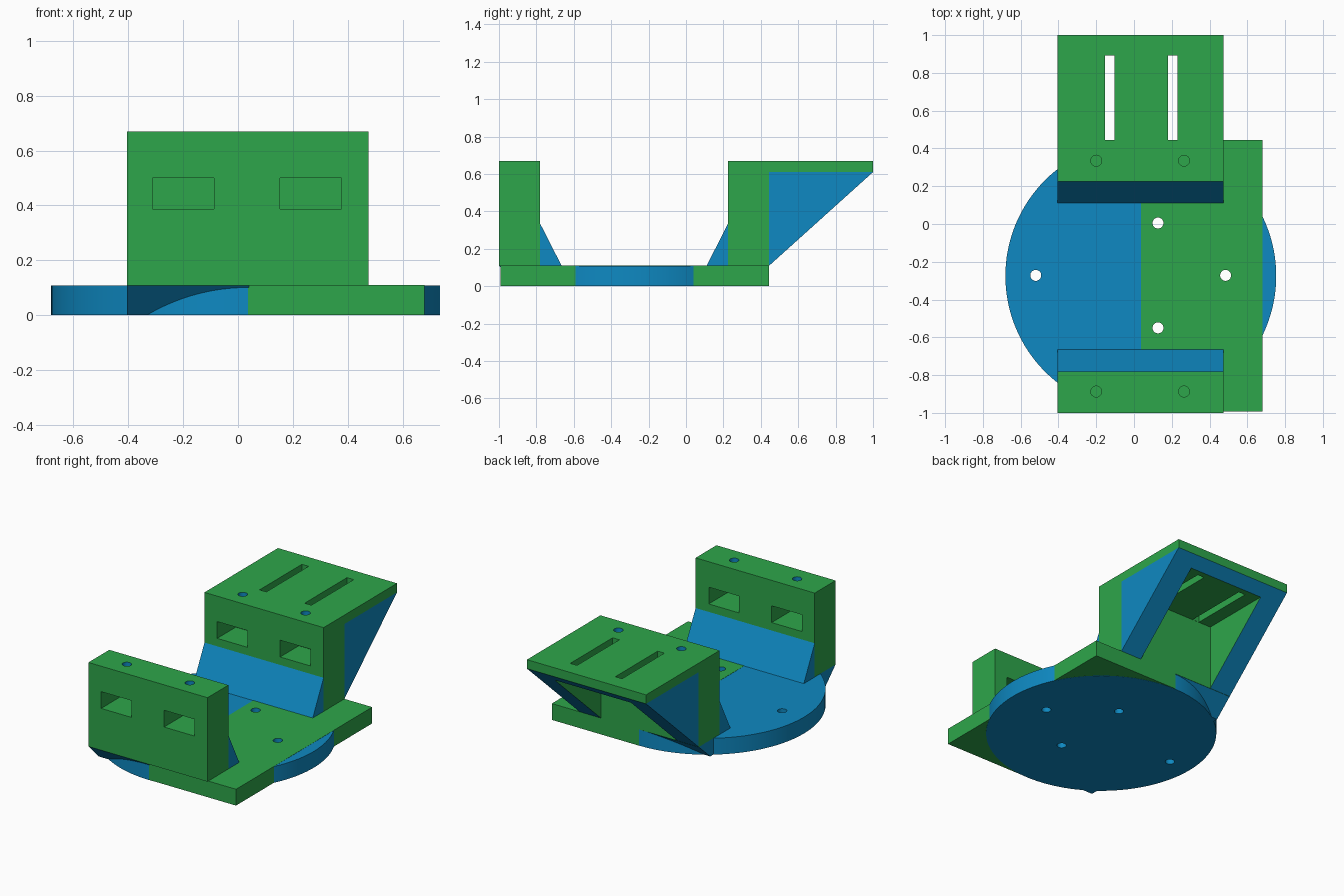
import bpy, bmesh, math

if "Cube" in bpy.data.objects:
    bpy.data.objects.remove(bpy.data.objects["Cube"])


def material(name, rgb):
    m = bpy.data.materials.new(name)
    m.diffuse_color = (*rgb, 1)
    m.use_nodes = True
    m.node_tree.nodes["Principled BSDF"].inputs["Base Color"].default_value = m.diffuse_color
    return m


GREEN = material("green", (0.027, 0.381, 0.069))
BLUE = material("blue", (0.0045, 0.25, 0.539))
X0, X1 = -0.405, 0.475      # width of both uprights
MID = (X0 + X1) / 2
CY = -0.275                 # centre of the round base


def finish(name, bm, mat):
    bmesh.ops.recalc_face_normals(bm, faces=bm.faces)
    me = bpy.data.meshes.new(name)
    bm.to_mesh(me)
    bm.free()
    me.materials.append(mat)
    ob = bpy.data.objects.new(name, me)
    bpy.context.collection.objects.link(ob)
    return ob


def prism(name, profile, x0, x1, mat):
    """Extrude a (y, z) outline along x."""
    bm = bmesh.new()
    face = bm.faces.new([bm.verts.new((x0, y, z)) for y, z in profile])
    ext = bmesh.ops.extrude_face_region(bm, geom=[face])["geom"]
    verts = [v for v in ext if isinstance(v, bmesh.types.BMVert)]
    bmesh.ops.translate(bm, verts=verts, vec=(x1 - x0, 0, 0))
    return finish(name, bm, mat)


def box(name, x0, x1, y0, y1, z0, z1, mat):
    return prism(name, [(y0, z0), (y1, z0), (y1, z1), (y0, z1)], x0, x1, mat)


def cylinder(name, x, y, r, z0, z1, mat, n=32):
    bm = bmesh.new()
    bmesh.ops.create_cone(bm, cap_ends=True, segments=n, radius1=r, radius2=r, depth=z1 - z0)
    bmesh.ops.translate(bm, verts=bm.verts, vec=(x, y, (z0 + z1) / 2))
    return finish(name, bm, mat)


def cut(ob, cutter):
    """Subtract the cutter; the cut walls take its colour."""
    mod = ob.modifiers.new("cut", 'BOOLEAN')
    mod.operation = 'DIFFERENCE'
    mod.solver = 'EXACT'
    mod.material_mode = 'TRANSFER'
    mod.object = cutter
    bpy.context.view_layer.objects.active = ob
    bpy.ops.object.modifier_apply(modifier=mod.name)
    bpy.data.objects.remove(cutter)


# Round base and half plate, with four through holes
disc = cylinder("round_base", 0.036, CY, 0.717, 0, 0.109, BLUE, 128)
plate = box("base_plate", 0.036, 0.68, -0.992, 0.445, 0.001, 0.11, GREEN)
for x, y in ((-0.52, -0.272), (0.485, -0.272), (0.127, 0.005), (0.127, -0.55)):
    cut(disc, cylinder("cutter", x, y, 0.029, -0.1, 0.3, BLUE))
    if x > 0:
        cut(plate, cylinder("cutter", x, y, 0.029, -0.1, 0.3, BLUE))

# Uprights: plain front block, rear block with overhanging shelf
front = box("front_block", X0, X1, -1, -0.78, 0.109, 0.67, GREEN)
rear = prism("rear_block_and_shelf",
             [(0.225, 0.109), (0.445, 0.109), (0.445, 0.61), (1, 0.61), (1, 0.67), (0.225, 0.67)],
             X0, X1, GREEN)

# Screw holes from above meeting rectangular nut pockets
for ob, yc, y0, y1 in ((front, -0.887, -1.1, -0.7), (rear, 0.335, 0.1, 0.42)):
    for x in (-0.2, 0.265):
        cut(ob, cylinder("cutter", x, yc, 0.029, 0.45, 0.8, BLUE))
        cut(ob, box("cutter", x - 0.111, x + 0.113, y0, y1, 0.388, 0.5, GREEN))

# Hollow sloped bracket under the shelf
bracket = prism("shelf_bracket", [(0.445, 0.11), (1, 0.61), (0.445, 0.61)], X0, X1, BLUE)
cut(bracket, box("cutter", MID - 0.282, MID + 0.282, 0.4, 1.1, 0.05, 0.55, GREEN))

# Long slots through the shelf
for x in (-0.128, 0.205):
    for ob in (rear, bracket):
        cut(ob, box("cutter", x - 0.025, x + 0.025, 0.446, 0.893, 0.5, 0.8, GREEN))

# Sloped fillets between base and uprights
prism("front_fillet", [(-0.78, 0.109), (-0.665, 0.109), (-0.78, 0.335)], X0, X1, BLUE)
prism("rear_fillet", [(0.225, 0.109), (0.11, 0.109), (0.225, 0.335)], X0, X1, BLUE)

# Chamfered wedges under the uprights, beside the half plate
prism("front_wedge", [(-1, 0.109), (-0.89, 0), (-0.78, 0), (-0.78, 0.109)], X0, 0.04, BLUE)
prism("rear_wedge", [(0.225, 0), (0.322, 0), (0.445, 0.11), (0.225, 0.109)], X0, 0.04, BLUE)

# Smooth round surfaces, keep edges sharp
for ob in bpy.context.scene.objects:
    ob.select_set(True)
bpy.context.view_layer.objects.active = disc
bpy.ops.object.shade_smooth_by_angle(angle=math.radians(30))
